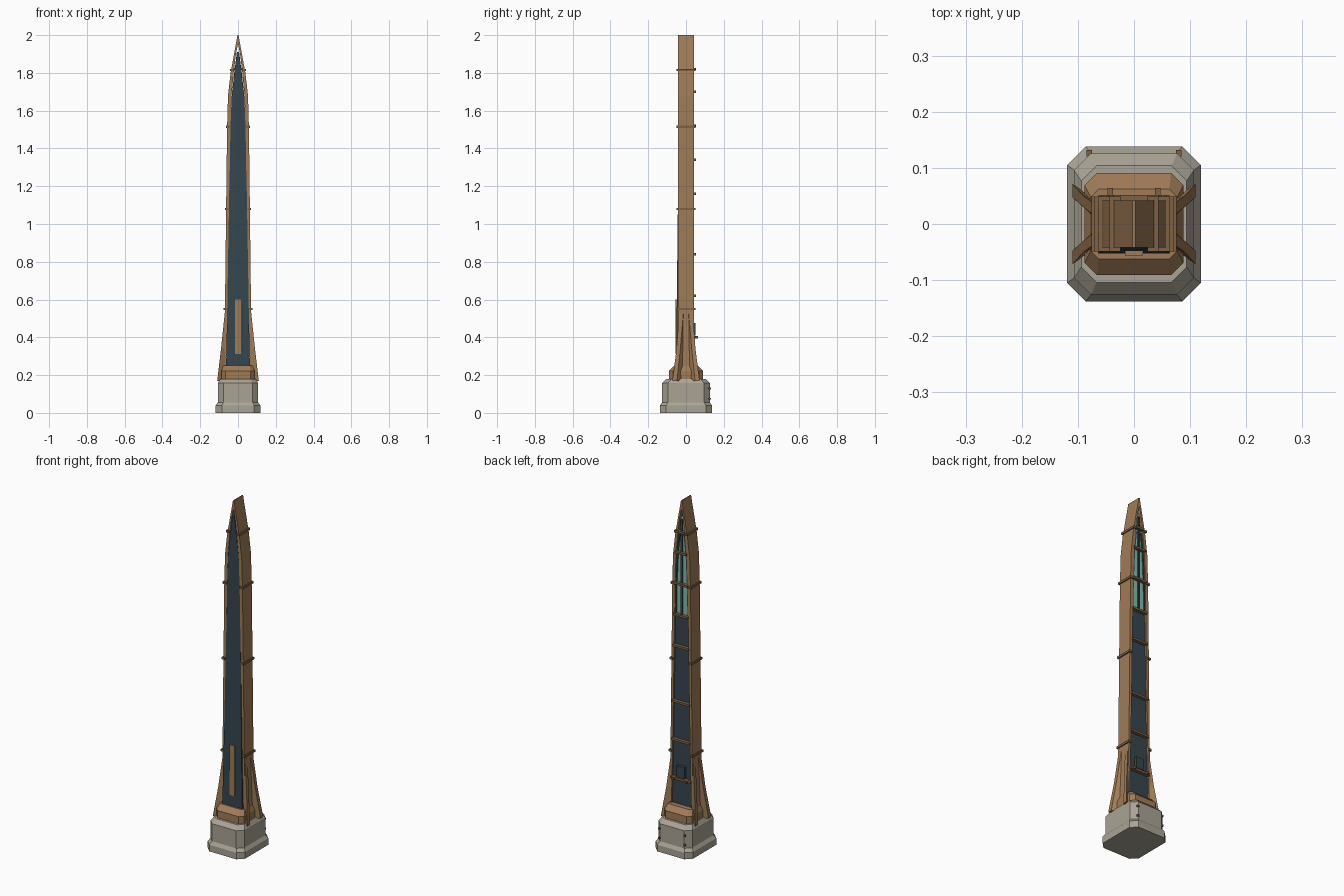
import bpy, bmesh
from mathutils import Vector

if "Cube" in bpy.data.objects:
    bpy.data.objects.remove(bpy.data.objects["Cube"], do_unlink=True)


def material(name, rgb):
    m = bpy.data.materials.new(name)
    m.use_nodes = True
    col = (*rgb, 1)
    m.diffuse_color = col
    m.node_tree.nodes["Principled BSDF"].inputs["Base Color"].default_value = col
    return m


STONE = material("pale stone", (0.40, 0.37, 0.30))
BRONZE = material("bronze", (0.35, 0.20, 0.095))
DARK_BRONZE = material("dark bronze", (0.21, 0.12, 0.06))
SLATE = material("dark slate", (0.035, 0.06, 0.078))
GLASS = material("teal glass", (0.22, 0.50, 0.43))


def finish(name, bm, *mats):
    bmesh.ops.recalc_face_normals(bm, faces=bm.faces[:])
    me = bpy.data.meshes.new(name)
    bm.to_mesh(me)
    bm.free()
    for m in mats:
        me.materials.append(m)
    ob = bpy.data.objects.new(name, me)
    bpy.context.collection.objects.link(ob)
    return ob


def loft(name, rings, *mats):
    """Skin a stack of equal-length rings and cap both ends."""
    bm = bmesh.new()
    loops = [[bm.verts.new(p) for p in ring] for ring in rings]
    for a, b in zip(loops, loops[1:]):
        for i in range(len(a)):
            j = (i + 1) % len(a)
            bm.faces.new((a[i], a[j], b[j], b[i]))
    bm.faces.new(loops[0])
    bm.faces.new(loops[-1])
    return finish(name, bm, *mats)


def box(name, x, y, z, mat):
    return loft(name, [[(x[0], y[0], h), (x[1], y[0], h), (x[1], y[1], h), (x[0], y[1], h)]
                       for h in z], mat)


def octagon(hx, hy, c, z):
    """Rectangle ring with clipped corners."""
    return [(hx, c - hy, z), (hx, hy - c, z), (hx - c, hy, z), (c - hx, hy, z),
            (-hx, hy - c, z), (-hx, c - hy, z), (c - hx, -hy, z), (hx - c, -hy, z)]


def width_at(profile, z):
    for (z0, w0), (z1, w1) in zip(profile, profile[1:]):
        if z0 <= z <= z1:
            return w0 + (w1 - w0) * (z - z0) / (z1 - z0)
    return profile[-1][1]


# Half-widths by height: outside of the frame and its opening
OUTER = [(0.18, 0.08), (0.55, 0.069), (1.08, 0.063), (1.5, 0.058), (1.68, 0.053),
         (1.8, 0.039), (1.9, 0.021), (1.96, 0.010), (2.0, 0.003)]
INNER = [(0.18, 0.065), (0.55, 0.056), (1.08, 0.047), (1.5, 0.040), (1.68, 0.034),
         (1.8, 0.023), (1.9, 0.011), (1.95, 0.001)]
CORE = [(0.2, 0.064), (0.55, 0.057), (1.08, 0.048), (1.34, 0.0435), (1.5, 0.041),
        (1.68, 0.033), (1.8, 0.020), (1.91, 0.006)]

# Stone plinth with a stepped foot
loft("plinth", [octagon(0.119, 0.138, 0.033, 0), octagon(0.119, 0.138, 0.033, 0.038),
                octagon(0.107, 0.126, 0.030, 0.056), octagon(0.107, 0.126, 0.030, 0.157),
                octagon(0.094, 0.104, 0.027, 0.18)], STONE)

# Bronze collar under the shaft
loft("collar", [octagon(0.088, 0.091, 0.022, 0.178), octagon(0.088, 0.091, 0.022, 0.222),
                octagon(0.077, 0.062, 0.014, 0.25)], BRONZE)

# Pointed arch frame: outside up and over, then back along the opening
outline = ([(w, z) for z, w in OUTER] + [(-w, z) for z, w in reversed(OUTER)]
           + [(-w, z) for z, w in INNER] + [(w, z) for z, w in reversed(INNER)])
loft("arch_frame", [[(x, y, z) for x, z in outline] for y in (-0.042, 0.042)], BRONZE)

# Slate core, glazed on the upper back
core = loft("core", [[(w, f, z), (w, 0.033, z), (-w, 0.033, z), (-w, f, z)]
                     for z, w in CORE
                     for f in [-0.041 - 0.014 * max(0, 1 - z / 1.3)]], SLATE, GLASS)
for p in core.data.polygons:
    if p.normal.y > 0.9 and p.center.z > 1.34:
        p.material_index = 1

# Front inlay strip
box("front_inlay", (-0.016, 0.016), (-0.056, -0.046), (0.312, 0.60), BRONZE)

# Window mullion, edge bars and cross ribs on the back
box("mullion", (-0.005, 0.005), (0.03, 0.041), (1.34, 1.89), SLATE)
for side in (-1, 1):
    loft("window_edge", [[(side * (w - 0.008), 0.03, z), (side * w, 0.03, z),
                          (side * w, 0.038, z), (side * (w - 0.008), 0.038, z)]
                         for z, w in CORE if z > 1.3 and w > 0.01], SLATE)
for z in (0.40, 0.62, 0.84, 1.16, 1.34, 1.52, 1.70, 1.82):
    w = width_at(INNER, z) + 0.004
    box("back_rib", (-w, w), (0.03, 0.052), (z - 0.006, z + 0.006), DARK_BRONZE)

# Service hatch with a bracket at each side of the lowest rib
box("hatch", (-0.024, 0.024), (0.03, 0.05), (0.41, 0.475), SLATE)
for side in (-1, 1):
    x = side * 0.042
    box("rib_bracket", (x - 0.005, x + 0.005), (0.04, 0.064), (0.393, 0.407), DARK_BRONZE)

# Clamping bands around both rails
for z in (0.55, 1.08, 1.515, 1.815):
    inner, outer = width_at(INNER, z) + 0.003, width_at(OUTER, z) + 0.007
    for side in (-1, 1):
        box("rail_band", sorted((side * inner, side * outer)), (-0.049, 0.049),
            (z - 0.006, z + 0.006), DARK_BRONZE)

# Four splayed buttress fins
foot = [(0.110, 0.072), (0.110, 0.048), (0.082, 0.022), (0.074, 0.046)]
middle = [(0.090, 0.050), (0.090, 0.030), (0.072, 0.014), (0.066, 0.040)]
head = [(0.070, 0.036), (0.070, 0.014), (0.062, 0.008), (0.060, 0.034)]
for sx in (-1, 1):
    for sy in (-1, 1):
        loft("buttress", [[(sx * x, sy * y, z) for x, y in ring]
                          for ring, z in ((foot, 0.17), (middle, 0.34), (head, 0.53))], BRONZE)

# Bolts on the back of the plinth
for x in (-0.08, 0.08):
    for z in (0.075, 0.13):
        box("plinth_bolt", (x - 0.005, x + 0.005), (0.12, 0.132), (z - 0.005, z + 0.005),
            DARK_BRONZE)
